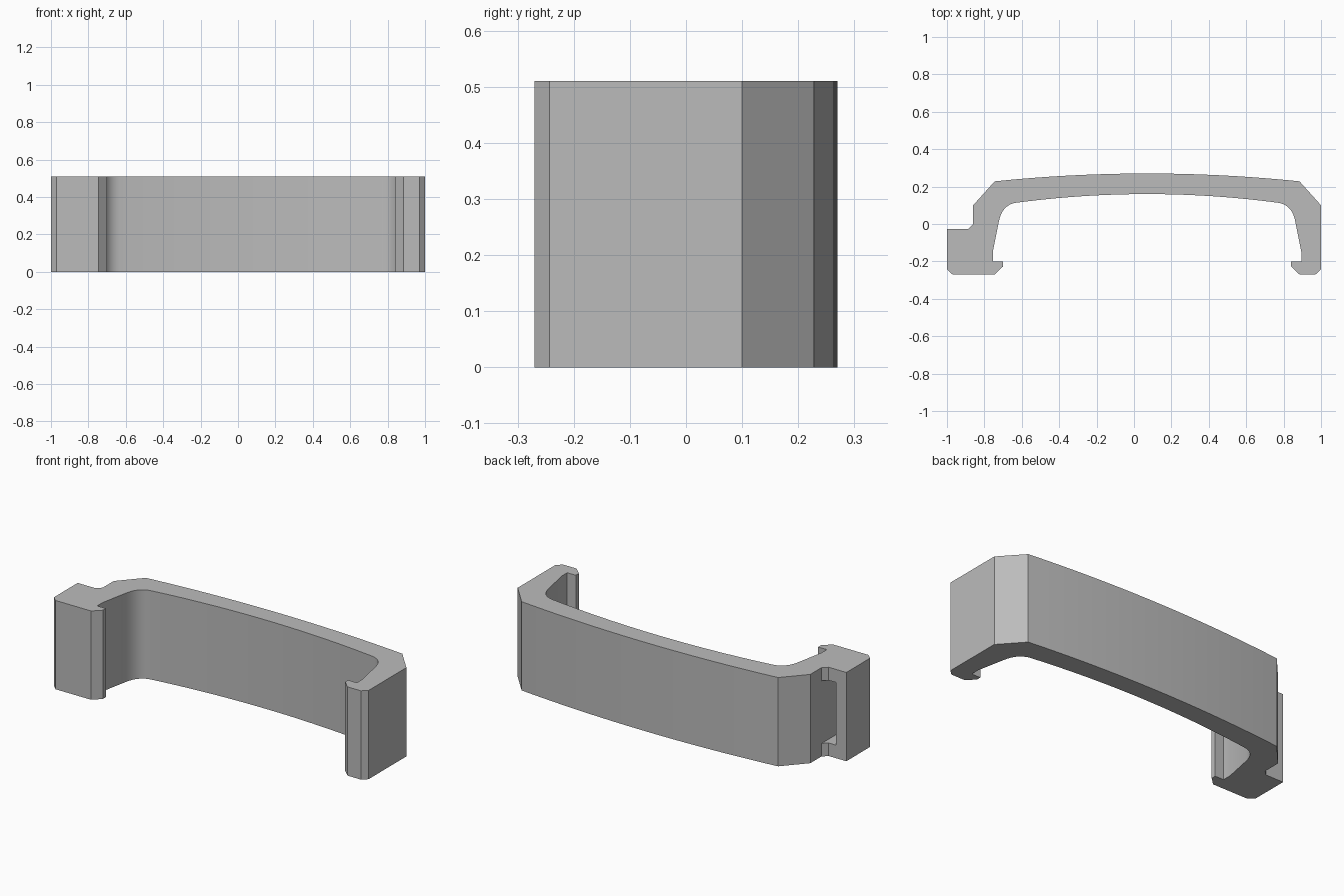
import bpy
import bmesh
import math
from mathutils import Vector

cube = bpy.data.objects.get("Cube")
if cube:
    bpy.data.objects.remove(cube, do_unlink=True)

HEIGHT = 0.51
MID = 0.07  # centre line of the symmetric bridge


def make_material(name, value):
    mat = bpy.data.materials.new(name)
    mat.use_nodes = True
    color = (value, value, value, 1)
    mat.diffuse_color = color
    mat.node_tree.nodes["Principled BSDF"].inputs["Base Color"].default_value = color
    return mat


def prism(name, outline, z0, z1):
    """Upright prism from a flat outline."""
    bm = bmesh.new()
    base = bm.faces.new([bm.verts.new((x, y, z0)) for x, y in outline])
    ext = bmesh.ops.extrude_face_region(bm, geom=[base])
    top = [v for v in ext["geom"] if isinstance(v, bmesh.types.BMVert)]
    bmesh.ops.translate(bm, verts=top, vec=(0, 0, z1 - z0))
    bmesh.ops.recalc_face_normals(bm, faces=bm.faces[:])
    mesh = bpy.data.meshes.new(name)
    bm.to_mesh(mesh)
    bm.free()
    obj = bpy.data.objects.new(name, mesh)
    bpy.context.collection.objects.link(obj)
    return obj


def bow(half, y_end, y_mid, steps=24):
    """Shallow circular arc across the bridge, from -x to +x."""
    sag = y_mid - y_end
    radius = (half * half + sag * sag) / (2 * sag)
    span = math.asin(half / radius)
    angles = [span * (2 * i / steps - 1) for i in range(steps + 1)]
    return [(MID + radius * math.sin(a), y_mid - radius + radius * math.cos(a))
            for a in angles]


def inner_corner(steps=10):
    """Rounded inside corner of the +x leg, from leg to bridge."""
    a, b, c = Vector((0.862, 0.015)), Vector((0.845, 0.10)), Vector((0.775, 0.113))
    pts = []
    for i in range(steps):
        t = i / steps
        pts.append(tuple(a * (1 - t) ** 2 + b * 2 * t * (1 - t) + c * t * t))
    return pts


def mirror(points):
    return [(2 * MID - x, y) for x, y in reversed(points)]


# Inside of one leg: hook lip, leg face and rounded corner
leg_inside = [(0.885, -0.27), (0.84, -0.227), (0.84, -0.2), (0.895, -0.2),
              (0.895, -0.15)] + inner_corner()
inside = leg_inside + bow(0.705, 0.113, 0.16)[::-1] + mirror(leg_inside)

# Outside: stepped block on -x, bowed back, plain leg on +x
block = [(-0.97, -0.27), (-1, -0.243), (-1, -0.027), (-0.887, -0.027),
         (-0.86, 0), (-0.86, 0.1)]
outside = block + bow(0.815, 0.228, 0.27) + [(1, 0.1), (1, -0.243), (0.97, -0.27)]

clip = prism("clip_body", inside + outside, 0, HEIGHT)
clip.data.materials.append(make_material("plain grey", 0.5))

# Pocket cut into the step of the block
cutter = prism("pocket_cutter", [(-0.935, -0.19), (-0.861, -0.19),
                                 (-0.861, 0.02), (-0.935, 0.02)], 0.075, HEIGHT - 0.075)
cutter.hide_render = True
mod = clip.modifiers.new("pocket", 'BOOLEAN')
mod.operation = 'DIFFERENCE'
mod.solver = 'EXACT'
mod.object = cutter

bpy.ops.object.select_all(action='DESELECT')
clip.select_set(True)
bpy.context.view_layer.objects.active = clip
bpy.ops.object.modifier_apply(modifier=mod.name)
bpy.data.objects.remove(cutter, do_unlink=True)
bpy.ops.object.shade_smooth_by_angle(angle=math.radians(20))
